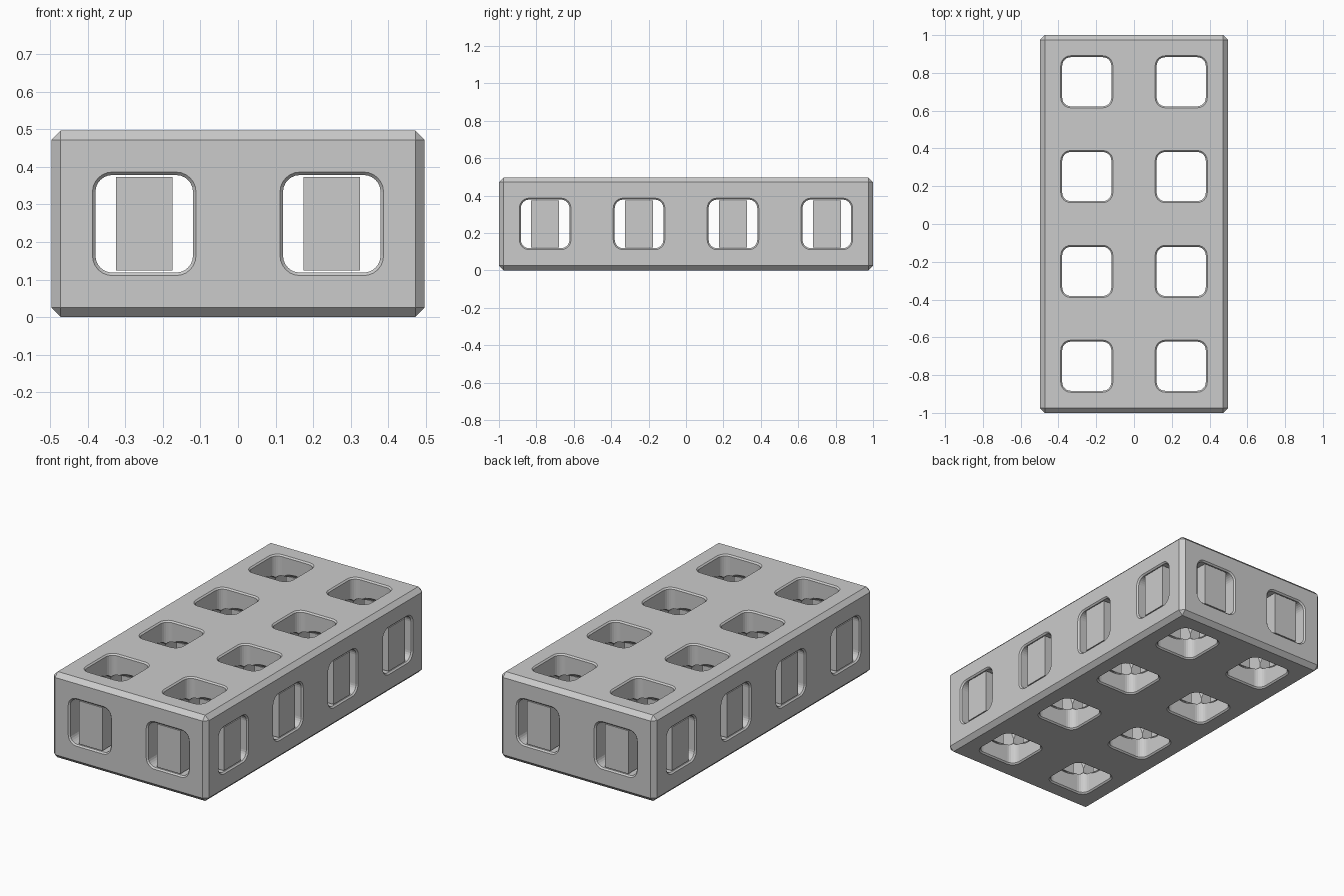
import bpy, bmesh, math
from mathutils import Vector

if "Cube" in bpy.data.objects:
    bpy.data.objects.remove(bpy.data.objects["Cube"])

HALF = (0.4975, 1.0, 0.2485)          # half size of the beam
MID_Z = HALF[2]
CELLS = ([-0.25, 0.25], [-0.753, -0.251, 0.251, 0.753], [MID_Z])
HOLE = 0.13                           # half width of a tunnel
RIM = 0.008                           # chamfer around each opening
CHAMFER = 0.025                       # chamfer of the outer edges

grey = bpy.data.materials.new("mid grey")
grey.diffuse_color = (0.6, 0.6, 0.6, 1)
grey.use_nodes = True
grey.node_tree.nodes["Principled BSDF"].inputs["Base Color"].default_value = grey.diffuse_color


def make_object(name, bm):
    bmesh.ops.recalc_face_normals(bm, faces=bm.faces)
    mesh = bpy.data.meshes.new(name)
    bm.to_mesh(mesh)
    bm.free()
    mesh.materials.append(grey)
    obj = bpy.data.objects.new(name, mesh)
    bpy.context.collection.objects.link(obj)
    return obj


def add_box(bm, low, high):
    low, high = Vector(low), Vector(high)
    verts = bmesh.ops.create_cube(bm, size=1)["verts"]
    for v in verts:
        v.co = (low + high) / 2 + v.co * (high - low)


def rounded_square(half, radius, steps=6):
    points = []
    for quarter in range(4):
        start = quarter * math.pi / 2
        cx = (half - radius) * (1 if quarter in (0, 3) else -1)
        cy = (half - radius) * (1 if quarter in (0, 1) else -1)
        for i in range(steps + 1):
            a = start + i / steps * math.pi / 2
            points.append((cx + radius * math.cos(a), cy + radius * math.sin(a)))
    return points


def add_tunnel(bm, axis, centre):
    """Loft a rounded square along an axis, flared where it leaves the beam."""
    b, c = (axis + 1) % 3, (axis + 2) % 3
    length, flare = HALF[axis], 0.02
    mid = MID_Z if axis == 2 else 0
    sections = [(-length - flare, HOLE + RIM + flare), (-length + RIM, HOLE),
                (length - RIM, HOLE), (length + flare, HOLE + RIM + flare)]
    rings = []
    for d, half in sections:
        ring = []
        for u, v in rounded_square(half, half - 0.085):
            co = [0, 0, 0]
            co[axis], co[b], co[c] = mid + d, centre[b] + u, centre[c] + v
            ring.append(bm.verts.new(co))
        rings.append(ring)
    for r0, r1 in zip(rings, rings[1:]):
        n = len(r0)
        for i in range(n):
            bm.faces.new((r0[i], r0[(i + 1) % n], r1[(i + 1) % n], r1[i]))
    bm.faces.new(rings[0])
    bm.faces.new(rings[-1])


# Beam body with chamfered outer edges
bm = bmesh.new()
add_box(bm, (-HALF[0], -HALF[1], 0), (HALF[0], HALF[1], 2 * MID_Z))
bmesh.ops.bevel(bm, geom=bm.edges[:], offset=CHAMFER, segments=1, affect='EDGES')
beam = make_object("beam", bm)

# Cutters: tunnels along each axis, and a round cavity in each cell
cutters = []
for axis in range(3):
    bm = bmesh.new()
    spans = [[0] if i == axis else CELLS[i] for i in range(3)]
    for x in spans[0]:
        for y in spans[1]:
            for z in spans[2]:
                add_tunnel(bm, axis, (x, y, z))
    cutters.append(make_object("tunnel_cutter_" + "xyz"[axis], bm))
bm = bmesh.new()
for x in CELLS[0]:
    for y in CELLS[1]:
        ball = bmesh.ops.create_uvsphere(bm, u_segments=32, v_segments=16, radius=0.2)
        bmesh.ops.translate(bm, verts=ball["verts"], vec=(x, y, MID_Z))
cutters.append(make_object("cavity_cutter", bm))

for cutter in cutters:
    cutter.hide_render = True
    cutter.hide_set(True)
    mod = beam.modifiers.new(cutter.name, 'BOOLEAN')
    mod.object = cutter
    mod.operation = 'DIFFERENCE'
    mod.solver = 'EXACT'

# Bake the cuts and drop the cutters
graph = bpy.context.evaluated_depsgraph_get()
cut_mesh = bpy.data.meshes.new_from_object(beam.evaluated_get(graph))
beam.modifiers.clear()
beam.data = cut_mesh
for cutter in cutters:
    bpy.data.objects.remove(cutter)

# Upright support blocks standing in the sideways tunnels
bm = bmesh.new()
for axis in (0, 1):
    other = 1 - axis
    row = CELLS[axis]
    ends = [-HALF[axis] + RIM] + [c + s * 0.15 for c in row for s in (-1, 1)] + [HALF[axis] - RIM]
    for c in CELLS[other]:
        for start, stop in zip(ends[0::2], ends[1::2]):
            low, high = [0, 0, MID_Z - 0.125], [0, 0, MID_Z + 0.125]
            low[axis], high[axis] = start, stop
            low[other], high[other] = c - 0.075, c + 0.075
            add_box(bm, low, high)
make_object("support_blocks", bm)
